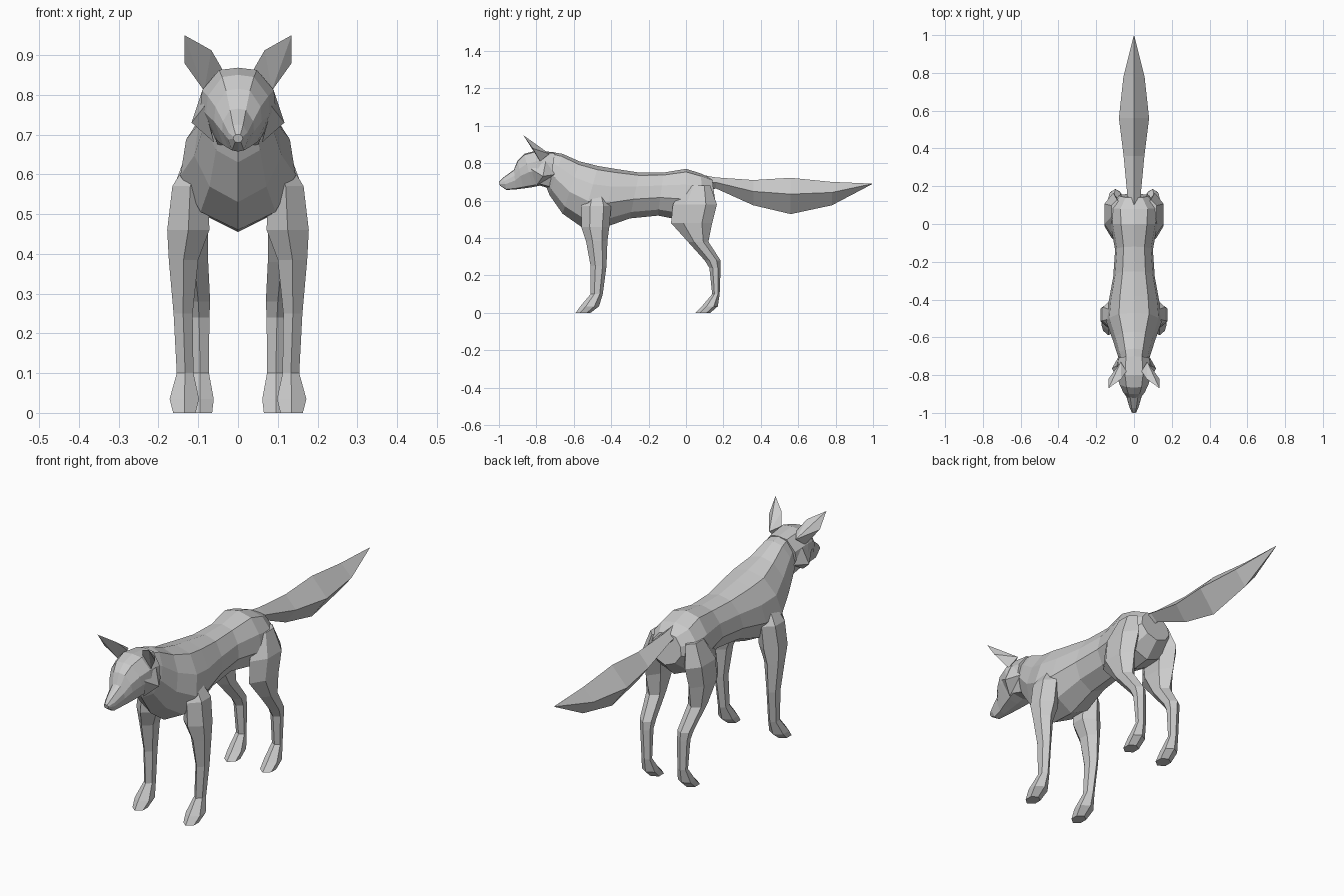
import bpy
import bmesh

default_cube = bpy.data.objects.get("Cube")
if default_cube:
    bpy.data.objects.remove(default_cube, do_unlink=True)

# One plain fur colour
fur = bpy.data.materials.new("plain grey")
fur.use_nodes = True
grey = (0.6, 0.6, 0.6, 1.0)
fur.diffuse_color = grey
fur.node_tree.nodes["Principled BSDF"].inputs["Base Color"].default_value = grey


def finish(name, bm, mirrored=False):
    """Turn the bmesh into a flat shaded object, optionally mirrored across x."""
    bmesh.ops.recalc_face_normals(bm, faces=bm.faces)
    mesh = bpy.data.meshes.new(name)
    bm.to_mesh(mesh)
    bm.free()
    mesh.materials.append(fur)
    part = bpy.data.objects.new(name, mesh)
    bpy.context.collection.objects.link(part)
    if mirrored:
        mirror = part.modifiers.new("Mirror", "MIRROR")
        mirror.use_mirror_merge = False
    return part


def loft(name, rings, mirrored=False):
    """Bridge rings of points that all have the same count, and cap the ends."""
    bm = bmesh.new()
    loops = [[bm.verts.new(point) for point in ring] for ring in rings]
    for first, second in zip(loops, loops[1:]):
        count = len(first)
        for i in range(count):
            j = (i + 1) % count
            bm.faces.new((first[i], first[j], second[j], second[i]))
    bm.faces.new(loops[0])
    bm.faces.new(loops[-1])
    return finish(name, bm, mirrored)


def hull(name, points):
    """Wrap a mirrored pair of small faceted parts around a few points."""
    bm = bmesh.new()
    verts = [bm.verts.new(point) for point in points]
    bmesh.ops.convex_hull(bm, input=verts)
    return finish(name, bm, mirrored=True)


def slice_ring(station, half_section):
    """Symmetric slice between a top and a bottom point on the centre line."""
    top_y, top_z, low_y, low_z, width = station
    right = [(side * width,
              top_y + (low_y - top_y) * drop,
              top_z + (low_z - top_z) * drop) for side, drop in half_section]
    left = [(-x, y, z) for x, y, z in reversed(right[1:-1])]
    return right + left


def leg_ring(station):
    """Six sided level slice with a ridge at the front and the back."""
    z, front, back, x, width = station
    middle, depth = (front + back) / 2, (back - front) / 2
    outline = ((0, -1), (1, -.4), (1, .5), (0, 1), (-1, .5), (-1, -.4))
    return [(x + u * width, middle + v * depth, z) for u, v in outline]


# Torso and neck: top y, top z, bottom y, bottom z, half width
torso_section = ((0, 0), (.55, .06), (.9, .3), (1, .58), (.65, .86), (0, 1))
torso = (
    (-.72, .86, -.75, .68, .07),
    (-.66, .85, -.73, .63, .085),
    (-.57, .81, -.66, .53, .11),
    (-.47, .785, -.56, .46, .145),
    (-.38, .77, -.44, .455, .135),
    (-.25, .75, -.3, .505, .11),
    (-.12, .75, -.15, .52, .1),
    (0, .77, 0, .49, .125),
    (.08, .745, .09, .5, .13),
    (.14, .715, .16, .57, .08),
)
loft("torso", [slice_ring(station, torso_section) for station in torso])

# Head, from the nose to the back of the skull
head_section = ((0, 0), (.5, .03), (.95, .3), (1, .55), (.6, .95), (0, 1))
head = (
    (-1, .7, -.995, .68, .012),
    (-.975, .725, -.96, .657, .025),
    (-.92, .765, -.91, .66, .04),
    (-.9, .815, -.87, .665, .06),
    (-.865, .85, -.82, .672, .08),
    (-.8, .868, -.78, .68, .095),
    (-.7, .858, -.73, .665, .085),
)
loft("head", [slice_ring(station, head_section) for station in head])

# Pointed cheek tufts
hull("cheek_tufts", (
    (.117, -.765, .73), (.085, -.83, .77), (.09, -.75, .81),
    (.06, -.8, .68), (.08, -.7, .74),
))

# Leaf shaped ears leaning forward and outward
hull("ears", (
    (.135, -.87, .95), (.067, -.82, .912), (.135, -.82, .88),
    (.04, -.78, .865), (.085, -.78, .81), (.07, -.73, .85),
))

# Bushy tail with a diamond section
tail_section = ((0, 0), (1, .45), (0, 1))
tail = (
    (.1, .735, .1, .65, .035),
    (.16, .724, .16, .665, .036),
    (.36, .71, .36, .575, .055),
    (.56, .722, .56, .528, .08),
    (.78, .7, .78, .575, .056),
    (.995, .691, .995, .688, .002),
)
loft("tail", [slice_ring(station, tail_section) for station in tail])

# Legs, from the top down: height, front y, back y, centre x, half width
front_leg = (
    (.66, -.52, -.44, .085, .025),
    (.57, -.56, -.4, .12, .045),
    (.46, -.56, -.41, .125, .053),
    (.385, -.535, -.42, .137, .037),
    (.25, -.51, -.425, .138, .024),
    (.1, -.51, -.445, .133, .021),
    (.035, -.565, -.465, .135, .037),
    (0, -.59, -.51, .135, .028),
)
hind_leg = (
    (.68, 0, .13, .09, .03),
    (.58, -.07, .165, .11, .047),
    (.48, -.08, .14, .115, .04),
    (.38, .01, .12, .11, .035),
    (.28, .1, .185, .1, .03),
    (.24, .125, .185, .098, .026),
    (.1, .14, .18, .095, .022),
    (.035, .085, .17, .095, .034),
    (0, .05, .13, .095, .03),
)
loft("front_legs", [leg_ring(station) for station in front_leg], mirrored=True)
loft("hind_legs", [leg_ring(station) for station in hind_leg], mirrored=True)
